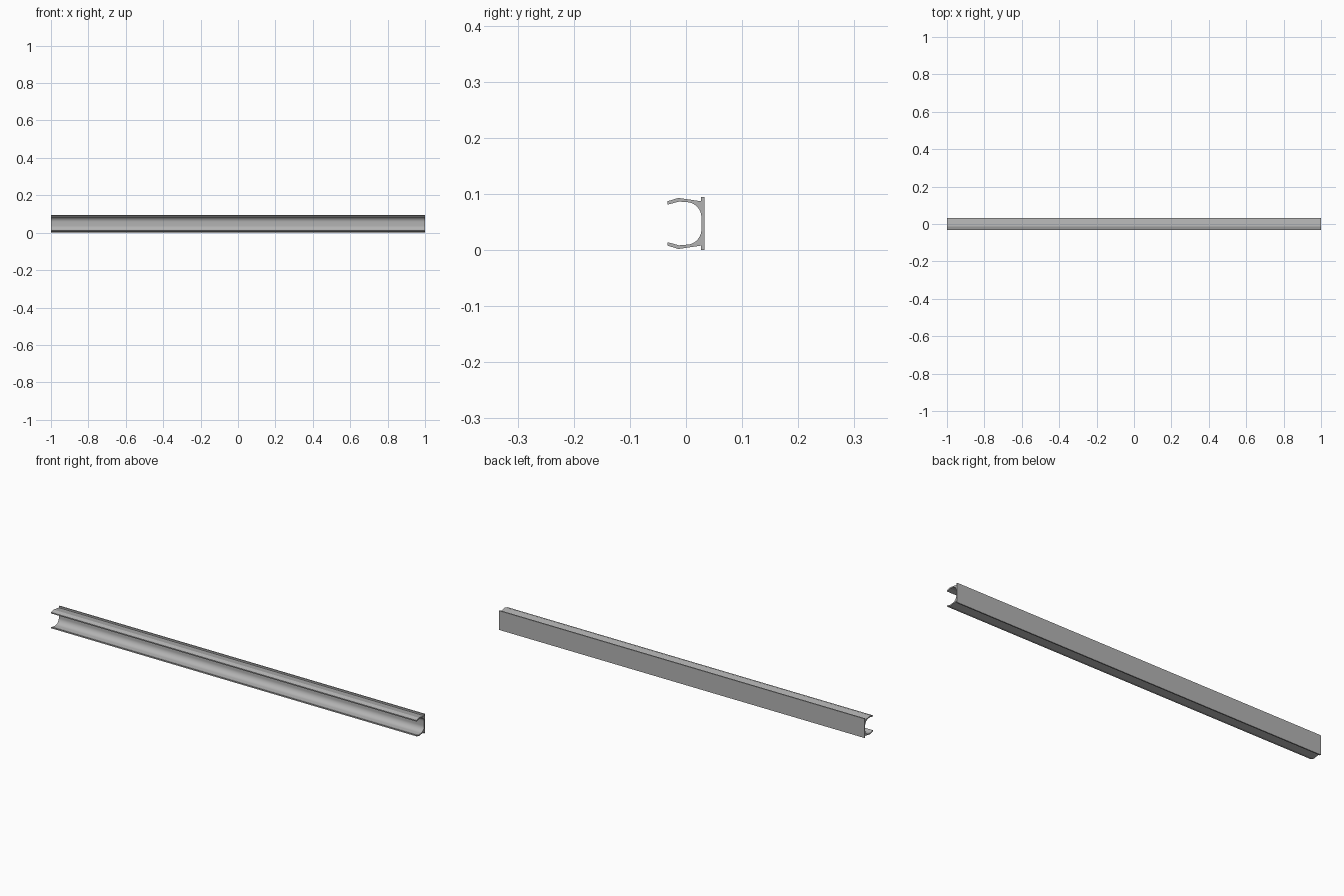
import bpy
import bmesh
import math

HALF_LENGTH = 1.0
MID_Z = 0.0475

if "Cube" in bpy.data.objects:
    bpy.data.objects.remove(bpy.data.objects["Cube"], do_unlink=True)

# Material
metal = bpy.data.materials.new("plain grey metal")
metal.use_nodes = True
grey = (0.45, 0.45, 0.45, 1)
metal.diffuse_color = grey
metal.node_tree.nodes["Principled BSDF"].inputs["Base Color"].default_value = grey

# Upper half of the section as (y, height above the middle):
# back plate, arm with its bent lip, then the rounded inner corner
outer = [(0.033, 0.0475), (0.027, 0.0475), (0.027, 0.0395),
         (-0.0135, 0.0455), (-0.033, 0.0395), (-0.0325, 0.0335),
         (-0.0125, 0.0390)]
radius = 0.0275
STEPS = 12
corner = []
for i in range(STEPS + 1):
    a = math.radians(90 - 90 * i / STEPS)
    corner.append((radius * math.cos(a), 0.0105 + radius * math.sin(a)))
upper = outer + corner
profile = upper + [(y, -z) for y, z in reversed(upper)]

# Extrude the section along the rail
bm = bmesh.new()
section = bm.faces.new([bm.verts.new((-HALF_LENGTH, y, MID_Z + z)) for y, z in profile])
result = bmesh.ops.extrude_face_region(bm, geom=[section], use_keep_orig=True)
moved = [v for v in result["geom"] if isinstance(v, bmesh.types.BMVert)]
bmesh.ops.translate(bm, verts=moved, vec=(2 * HALF_LENGTH, 0, 0))
bmesh.ops.recalc_face_normals(bm, faces=bm.faces)
mesh = bpy.data.meshes.new("channel_rail")
bm.to_mesh(mesh)
bm.free()
mesh.materials.append(metal)

rail = bpy.data.objects.new("channel_rail", mesh)
bpy.context.collection.objects.link(rail)
bpy.ops.object.select_all(action="DESELECT")
rail.select_set(True)
bpy.context.view_layer.objects.active = rail
bpy.ops.object.shade_smooth_by_angle(angle=math.radians(15))
